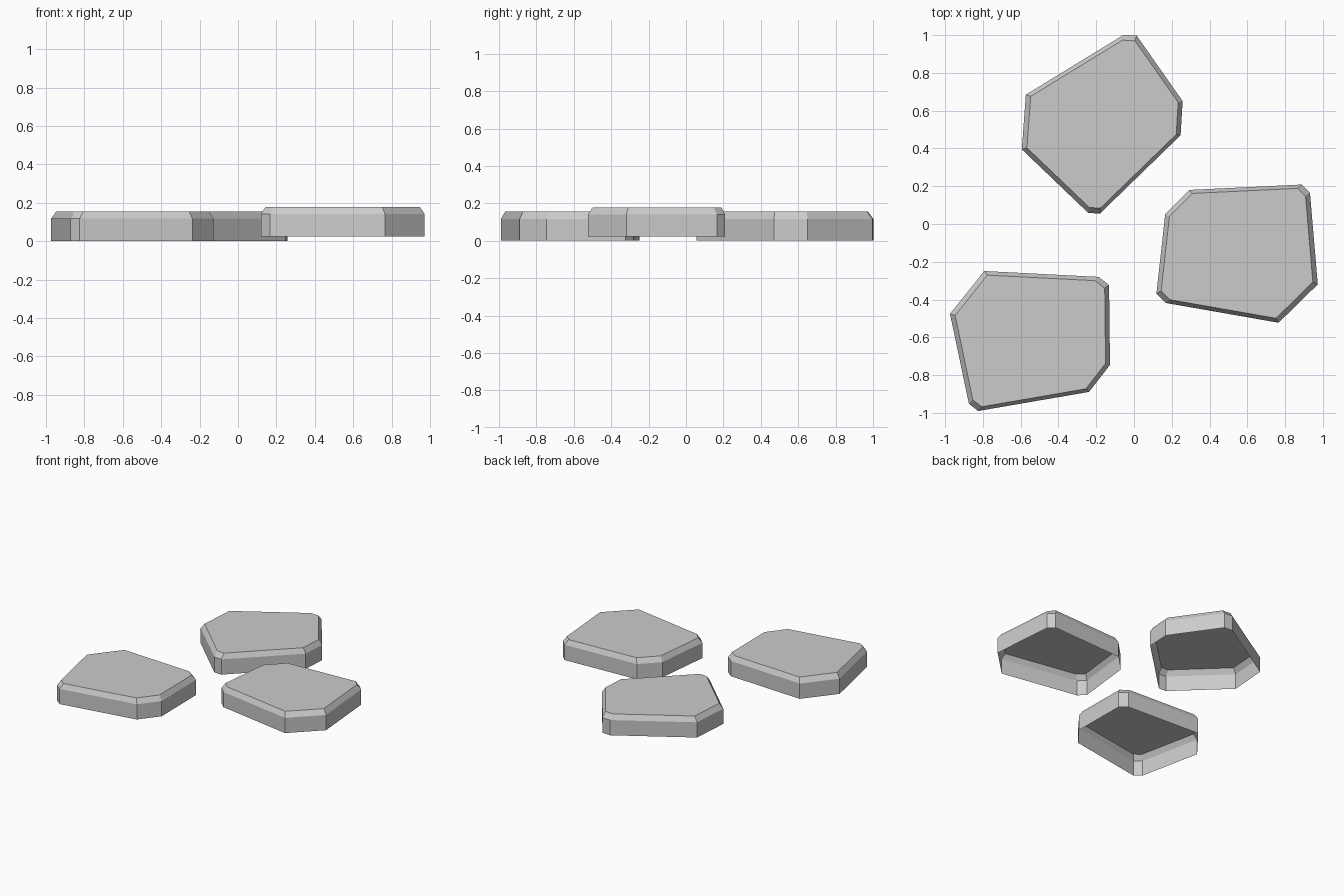
import bpy, bmesh
from math import radians

if "Cube" in bpy.data.objects:
    bpy.data.objects.remove(bpy.data.objects["Cube"])

# Irregular stone outline around its own centre (clockwise from above)
OUTLINE = [(-0.274, 0.364), (0.332, 0.333), (0.387, 0.290), (0.392, -0.133),
           (0.281, -0.276), (-0.306, -0.377), (-0.355, -0.339), (-0.455, 0.137)]
WALL, HEIGHT, TOP_SCALE = 0.117, 0.155, 0.94


def stone(name, location, angle):
    bm = bmesh.new()
    pts = OUTLINE[::-1]
    rings = []
    for z, s in ((0, 1), (WALL, 1), (HEIGHT, TOP_SCALE)):
        rings.append([bm.verts.new((x * s, y * s, z)) for x, y in pts])
    # Upright wall and sloped rim; the underside stays open
    n = len(pts)
    for low, high in zip(rings, rings[1:]):
        for i in range(n):
            j = (i + 1) % n
            bm.faces.new((low[i], low[j], high[j], high[i]))
    # Flat top
    bm.faces.new(rings[-1])
    mesh = bpy.data.meshes.new(name)
    bm.to_mesh(mesh)
    bm.free()
    obj = bpy.data.objects.new(name, mesh)
    obj.location = location
    obj.rotation_euler.z = radians(angle)
    bpy.context.collection.objects.link(obj)


# Three stepping stones, the right one slightly raised
stone("stone_left", (-0.519, -0.613, 0), 0)
stone("stone_back", (-0.141, 0.539, 0), 34.4)
stone("stone_right", (0.538, -0.128, 0.024), 173)
